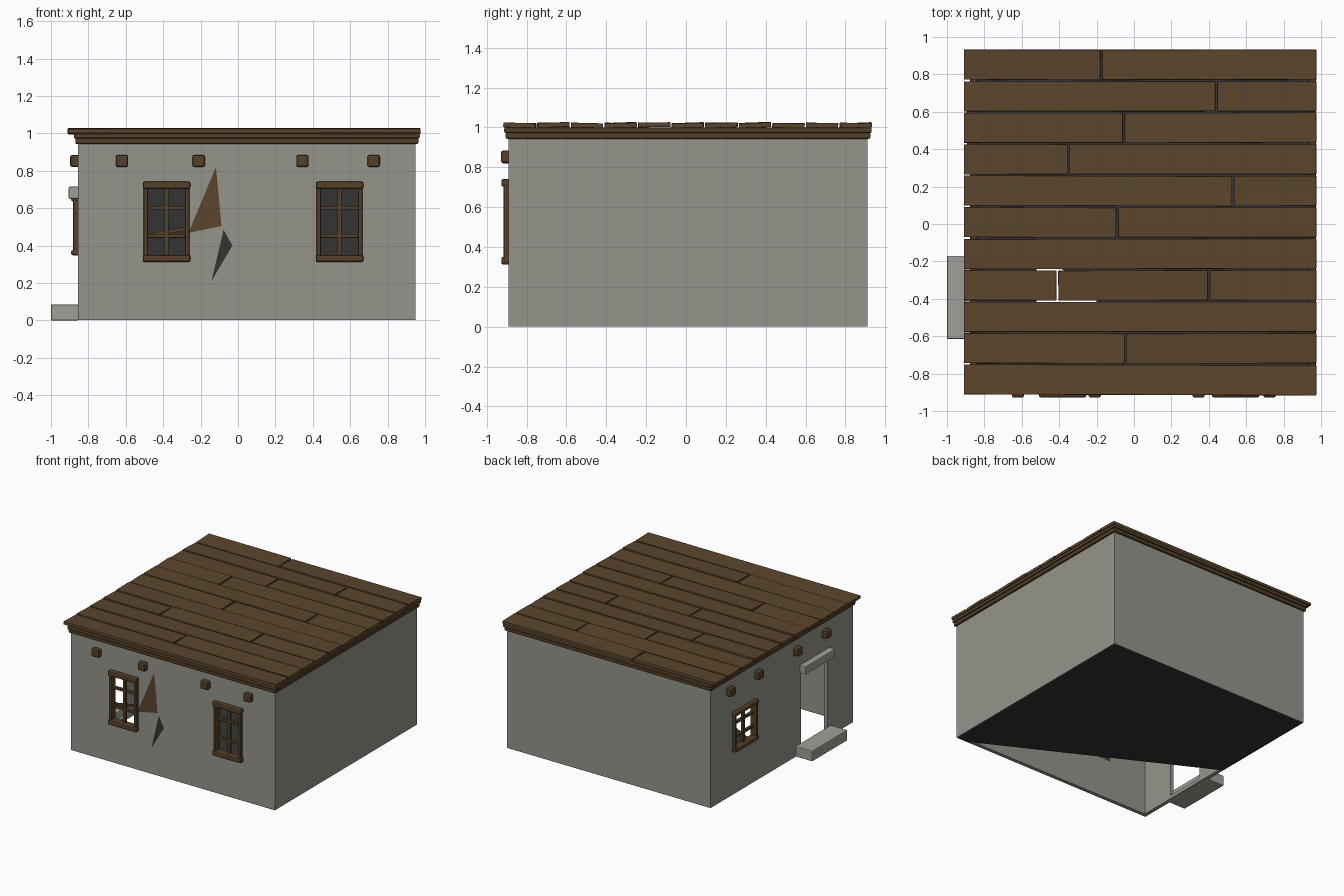
import bpy, bmesh, math, random
from mathutils import Matrix, Vector

random.seed(4)
if "Cube" in bpy.data.objects:
    bpy.data.objects.remove(bpy.data.objects["Cube"], do_unlink=True)


def material(name, rgb):
    m = bpy.data.materials.new(name)
    m.use_nodes = True
    m.diffuse_color = (*rgb, 1)
    m.node_tree.nodes["Principled BSDF"].inputs["Base Color"].default_value = (*rgb, 1)
    return m


PLASTER = material("plaster grey", (0.30, 0.30, 0.262))
STONE = material("stone grey", (0.35, 0.35, 0.32))
PLANK = material("plank brown", (0.105, 0.06, 0.025))
TRIM = material("trim brown", (0.088, 0.05, 0.021))
DARK = material("interior dark grey", (0.034, 0.034, 0.034))

# Outer limits of the walls
X0, X1, Y0, Y1, TOP = -0.855, 0.95, -0.89, 0.91, 0.96


def finish(name, bm, mat):
    mesh = bpy.data.meshes.new(name)
    bm.to_mesh(mesh)
    bm.free()
    mesh.materials.append(mat)
    ob = bpy.data.objects.new(name, mesh)
    bpy.context.scene.collection.objects.link(ob)
    return ob


def box(name, xs, ys, zs, mat, bevel=0.0, turn=None):
    """Box between two limits on each axis, optionally bevelled and turned about its centre."""
    bm = bmesh.new()
    bmesh.ops.create_cube(bm, size=1)
    lo, hi = Vector((xs[0], ys[0], zs[0])), Vector((xs[1], ys[1], zs[1]))
    size = hi - lo
    for v in bm.verts:
        v.co = Vector((v.co.x * size.x, v.co.y * size.y, v.co.z * size.z))
    if bevel:
        bmesh.ops.bevel(bm, geom=bm.edges[:], offset=bevel, segments=2, profile=0.5, affect='EDGES')
    if turn:
        bm.transform(turn)
    bm.transform(Matrix.Translation((lo + hi) / 2))
    return finish(name, bm, mat)


def polygon(name, points, mat):
    bm = bmesh.new()
    bm.faces.new([bm.verts.new(p) for p in points])
    return finish(name, bm, mat)


def cut(target, xs, ys, zs):
    cutter = box("cutter", xs, ys, zs, PLASTER)
    cutter.hide_render = True
    mod = target.modifiers.new("opening", 'BOOLEAN')
    mod.operation = 'DIFFERENCE'
    mod.solver = 'EXACT'
    mod.object = cutter
    bpy.context.view_layer.objects.active = target
    bpy.ops.object.modifier_apply(modifier=mod.name)
    bpy.data.objects.remove(cutter, do_unlink=True)


# Hollow walls with window and door openings
walls = box("walls", (X0, X1), (Y0, Y1), (0.002, TOP), PLASTER)
T = 0.03
cut(walls, (X0 + T, X1 - T), (Y0 + T, Y1 - T), (-0.1, 1.1))
FRONT_WINDOWS = (-0.382, 0.543)
for x in FRONT_WINDOWS:
    cut(walls, (x - 0.11, x + 0.11), (Y0 - 0.1, Y0 + 0.1), (0.335, 0.715))
SIDE_Y = 0.49
cut(walls, (X0 - 0.1, X0 + 0.1), (SIDE_Y - 0.13, SIDE_Y + 0.13), (0.37, 0.64))
cut(walls, (X0 - 0.1, X0 + 0.1), (-0.57, -0.235), (0.03, 0.66))

# Dark floor with one corner broken away
E = 0.003
polygon("floor", [(0.86, Y0 + E, 0), (X1 - E, Y0 + E, 0), (X1 - E, Y1 - E, 0),
                  (X0 + E, Y1 - E, 0), (X0 + E, 0, 0)], DARK)

# Dark lining of the back and left walls
box("back_lining", (X0 + T, X1 - T), (Y1 - T - 0.008, Y1 - T - 0.001), (0.01, TOP), DARK)
box("left_lining", (X1 - T - 0.008, X1 - T - 0.001), (Y0 + T, Y1 - T), (0.01, TOP), DARK)

# Dark ceiling around a hole
HX, HY = (-0.52, -0.2), (-0.43, -0.22)
for name, xs, ys in (("back", (X0, X1), (HY[1], Y1)), ("front", (X0, X1), (Y0, HY[0])),
                     ("right", (X0, HX[0]), HY), ("left", (HX[1], X1), HY)):
    box("ceiling_" + name, xs, ys, (0.965, 0.985), DARK)

# Two stepped courses of moulding below the roof
for level, out, zs in (("lower", 0.015, (0.943, 0.975)), ("upper", 0.022, (0.972, 1.0))):
    ax, bx, ay, by = X0 - out, X1 + out, Y0 - out, Y1 + out
    W = 0.04
    for name, xs, ys in (("front", (ax, bx), (ay, ay + W)), ("back", (ax, bx), (by - W, by)),
                         ("right", (ax, ax + W), (ay, by)), ("left", (bx - W, bx), (ay, by))):
        box(f"{level}_moulding_{name}", xs, ys, zs, TRIM, 0.008)

# Uneven roof planks, one list of joints per row
JOINTS = ([], [-0.045], [], [-0.41, 0.4], [], [-0.09], [0.53], [-0.35], [-0.055], [0.44], [-0.175])
PITCH = 0.1685
for row, joints in enumerate(JOINTS):
    y = -0.918 + row * PITCH
    ends = [-0.915] + joints + [0.98]
    for k in range(len(ends) - 1):
        turn = (Matrix.Rotation(random.uniform(-0.045, 0.045), 4, 'X')
                @ Matrix.Rotation(random.uniform(-0.004, 0.004), 4, 'Z'))
        lift = random.uniform(-0.002, 0.003)
        box(f"roof_plank_{row}_{k}", (ends[k] + 0.005, ends[k + 1] - 0.005),
            (y + 0.004, y + PITCH - 0.004), (0.999 + lift, 1.023 + lift), PLANK, 0.003, turn)

# Beam ends on the front and right walls
B = 0.033
for i, x in enumerate((-0.62, -0.21, 0.345, 0.725)):
    box(f"front_beam_end_{i}", (x - B, x + B), (-0.928, -0.87), (0.82, 0.885), TRIM, 0.011)
for i, y in enumerate((0.675, 0.32, -0.17, -0.535)):
    box(f"side_beam_end_{i}", (-0.897, -0.84), (y - B, y + B), (0.82, 0.885), TRIM, 0.011)


def window(name, centre, half, zs, wall, along_x):
    """Framed window; u runs along the wall, d is the distance out of it."""
    def bar(part, us, ds, heights, bevel=0.006):
        us = (centre + us[0], centre + us[1])
        deep = (wall - ds[1], wall - ds[0])
        xs, ys = (us, deep) if along_x else (deep, us)
        box(f"{name}_{part}", xs, ys, heights, TRIM, bevel)
    lo, hi = zs
    rail = 0.09 * (hi - lo)
    bar("sill", (-half, half), (-0.03, 0.037), (lo, lo + rail), 0.01)
    bar("head", (-half, half), (-0.03, 0.037), (hi - rail, hi), 0.01)
    for side, s in (("a", -1), ("b", 1)):
        edge = sorted((s * (half - 0.005), s * (half - 0.028)))
        bar("post_" + side, edge, (-0.03, 0.026), (lo + rail / 2, hi - rail / 2))
    bar("mullion", (-0.011, 0.011), (-0.02, 0.005), (lo + rail / 2, hi - rail / 2), 0.003)
    for i, f in enumerate((0.325, 0.675)):
        z = lo + f * (hi - lo)
        bar(f"crossbar_{i}", (0.02 - half, half - 0.02), (-0.02, 0.003), (z - 0.01, z + 0.01), 0.003)


for label, x in zip(("front_right", "front_left"), FRONT_WINDOWS):
    window(label + "_window", x, 0.127, (0.312, 0.742), Y0, True)
window("side_window", SIDE_Y, 0.15, (0.348, 0.665), X0, False)

# Slipped slat behind the front right window
box("slipped_slat", (-0.49, -0.27), (-0.855, -0.845), (0.462, 0.482), TRIM, 0,
    Matrix.Rotation(-0.18, 4, 'Y'))

# Doorway stone head and step
box("door_head", (-0.905, -0.84), (-0.6, -0.22), (0.65, 0.715), STONE, 0.006)
box("door_step", (-1.0, X0 + 0.004), (-0.615, -0.17), (0.0, 0.085), STONE, 0.006)

# Splinters showing on the front wall
S = Y0 - 0.003
polygon("wood_splinter", [(-0.265, S, 0.468), (-0.088, S, 0.505), (-0.118, S, 0.82)], PLANK)
polygon("dark_splinter", [(-0.142, S, 0.21), (-0.03, S, 0.4), (-0.077, S, 0.485)], DARK)
